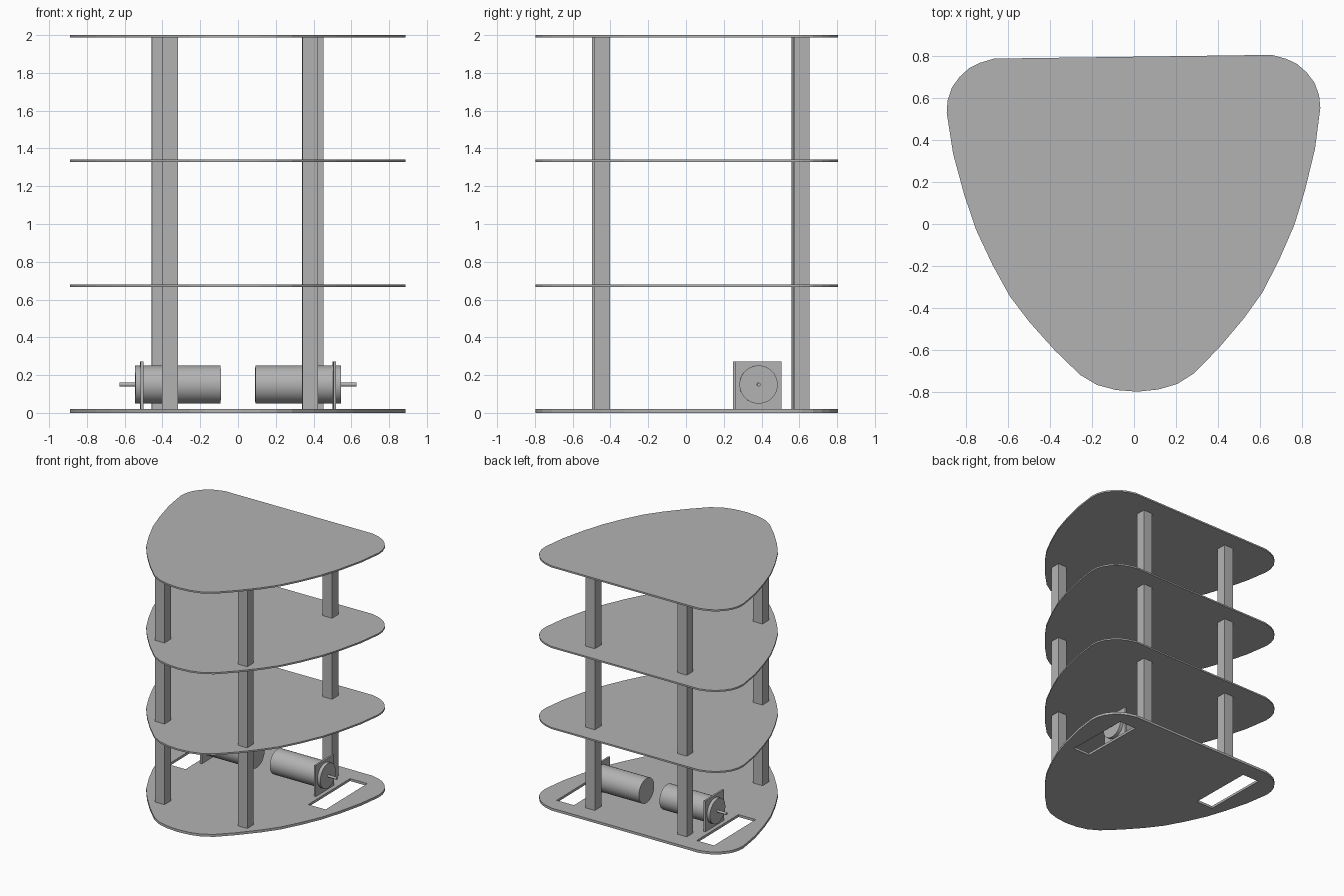
import bpy
import bmesh
from math import pi
from mathutils import Matrix

cube = bpy.data.objects.get("Cube")
if cube:
    bpy.data.objects.remove(cube, do_unlink=True)

grey = bpy.data.materials.new("plain grey")
grey.use_nodes = True
grey.diffuse_color = (0.45, 0.45, 0.45, 1)
grey.node_tree.nodes["Principled BSDF"].inputs["Base Color"].default_value = grey.diffuse_color

# The whole stand is turned very slightly about its vertical axis
TURN = Matrix.Translation((0.005, 0, 0)) @ Matrix.Rotation(0.0135, 4, "Z")
BASE, SHELF = 0.02, 0.013
HEIGHT = 2.0


def finish(name, bm, smooth=False):
    bmesh.ops.recalc_face_normals(bm, faces=bm.faces)
    bm.transform(TURN)
    mesh = bpy.data.meshes.new(name)
    bm.to_mesh(mesh)
    bm.free()
    mesh.materials.append(grey)
    obj = bpy.data.objects.new(name, mesh)
    bpy.context.collection.objects.link(obj)
    bpy.ops.object.select_all(action="DESELECT")
    obj.select_set(True)
    bpy.context.view_layer.objects.active = obj
    if smooth:
        bpy.ops.object.shade_smooth_by_angle(angle=0.6)
    return obj


def box(name, low, high):
    bm = bmesh.new()
    bmesh.ops.create_cube(bm, size=1)
    for v in bm.verts:
        v.co = [lo if c < 0 else hi for c, lo, hi in zip(v.co, low, high)]
    return finish(name, bm)


def rod(name, x0, x1, y, z, radius, sides):
    """Cylinder lying along x."""
    bm = bmesh.new()
    place = Matrix.Translation(((x0 + x1) / 2, y, z)) @ Matrix.Rotation(pi / 2, 4, "Y")
    bmesh.ops.create_cone(bm, cap_ends=True, segments=sides, radius1=radius,
                          radius2=radius, depth=abs(x1 - x0), matrix=place)
    return finish(name, bm, smooth=True)


# Half outline of the rounded triangular shelf, front tip to back corner
half = [(0.1, -0.788), (0.19, -0.763), (0.27, -0.714), (0.39, -0.595), (0.51, -0.457),
        (0.6, -0.335), (0.68, -0.185), (0.757, -0.015), (0.81, 0.15), (0.86, 0.345),
        (0.888, 0.54), (0.883, 0.6), (0.862, 0.66), (0.825, 0.71), (0.78, 0.75),
        (0.73, 0.775), (0.66, 0.795)]
outline = [(0, -0.797)] + half + [(-x, y) for x, y in reversed(half)]


def plate(name, bottom, thickness):
    bm = bmesh.new()
    face = bm.faces.new([bm.verts.new((x, y, bottom)) for x, y in outline])
    rim = bmesh.ops.extrude_face_region(bm, geom=[face])["geom"]
    bmesh.ops.translate(bm, vec=(0, 0, thickness),
                        verts=[g for g in rim if isinstance(g, bmesh.types.BMVert)])
    return finish(name, bm)


# Base with a wheel slot on each side
base = plate("base_plate", 0, BASE)
for side in (-1, 1):
    xs = sorted((side * 0.55, side * 0.705))
    cutter = box("slot_cutter", (xs[0], 0.11, -0.1), (xs[1], 0.66, 0.1))
    cutter.hide_render = True
    cut = base.modifiers.new("slot", "BOOLEAN")
    cut.solver = "EXACT"
    cut.object = cutter
    bpy.context.view_layer.objects.active = base
    bpy.ops.object.modifier_apply(modifier=cut.name)
    bpy.data.objects.remove(cutter, do_unlink=True)

# Three upper shelves
for i, name in enumerate(("lower_shelf", "middle_shelf", "top_shelf"), 1):
    plate(name, (HEIGHT - SHELF) * i / 3 + (0.004 if i < 3 else 0), SHELF)

# Four square posts, and a motor on a bracket beside each slot
POST = 0.042
AXIS_Y, AXIS_Z = 0.377, 0.15
for side, label in ((-1, "right"), (1, "left")):
    for row, x, y in (("front", 0.371, -0.45), ("back", 0.412, 0.607)):
        x *= side
        box(f"{row}_{label}_post", (x - POST, y - POST, BASE),
            (x + POST, y + POST, HEIGHT - SHELF))
    xs = sorted((side * 0.503, side * 0.518))
    box(f"{label}_motor_bracket", (xs[0], AXIS_Y - 0.122, BASE),
        (xs[1], AXIS_Y + 0.122, 0.272))
    rod(f"{label}_motor_body", side * 0.092, side * 0.545, AXIS_Y, AXIS_Z, 0.101, 48)
    rod(f"{label}_motor_shaft", side * 0.54, side * 0.627, AXIS_Y, AXIS_Z, 0.01, 16)
